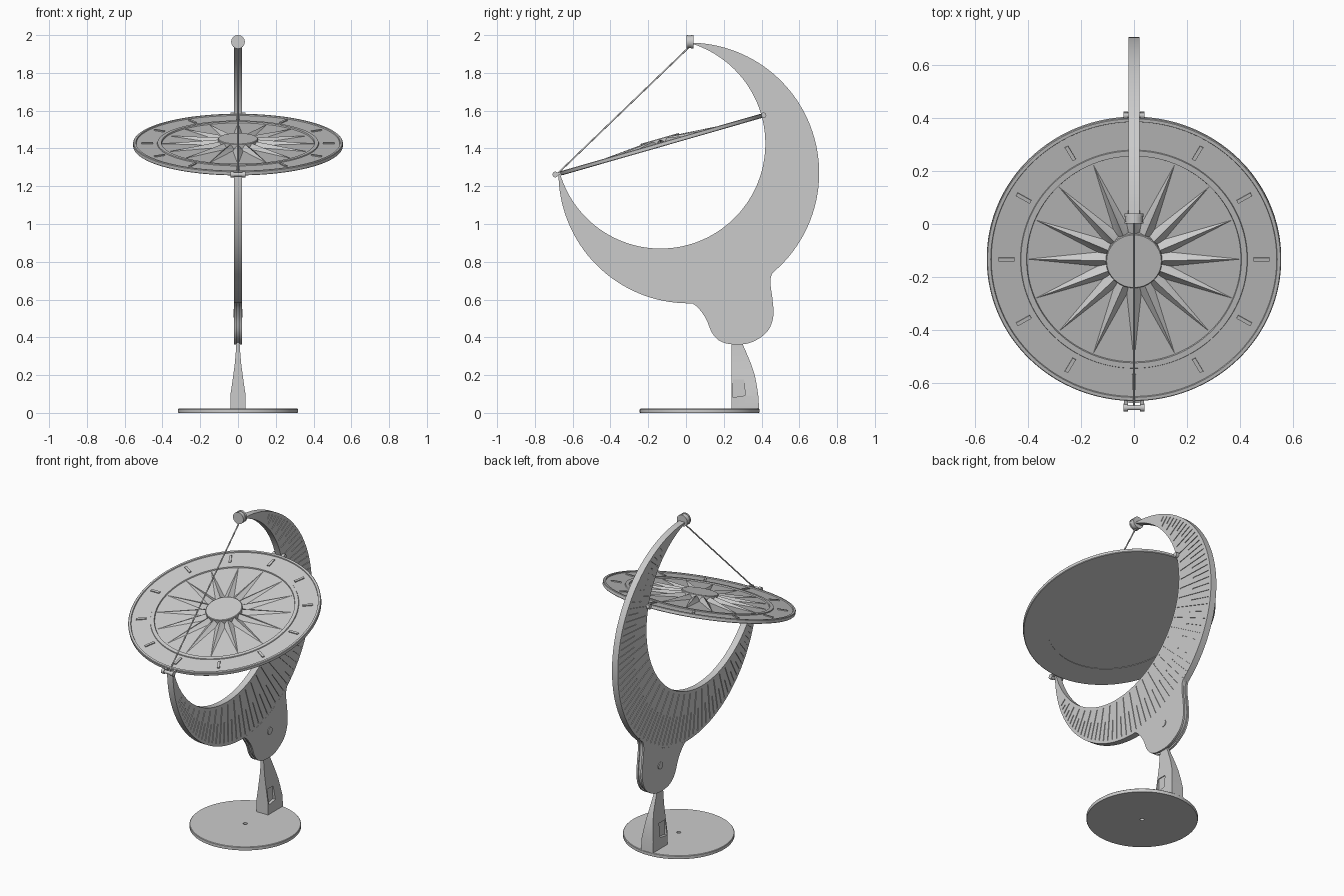
import bpy, bmesh
from math import sin, cos, radians, sqrt, pi
from mathutils import Vector, Matrix

if "Cube" in bpy.data.objects:
    bpy.data.objects.remove(bpy.data.objects["Cube"])


def finish(bm, name, matrix=None):
    bmesh.ops.recalc_face_normals(bm, faces=bm.faces)
    if matrix:
        bm.transform(matrix)
    me = bpy.data.meshes.new(name)
    bm.to_mesh(me)
    bm.free()
    ob = bpy.data.objects.new(name, me)
    bpy.context.collection.objects.link(ob)
    return ob


def plate(bm, pts, x0, x1):
    """Extrude a (y, z) outline from x0 to x1."""
    a = [bm.verts.new((x0, y, z)) for y, z in pts]
    b = [bm.verts.new((x1, y, z)) for y, z in pts]
    bm.faces.new(a)
    bm.faces.new(b[::-1])
    for i in range(len(a)):
        j = (i + 1) % len(a)
        bm.faces.new((a[i], a[j], b[j], b[i]))


def box(bm, centre, size, rot=Matrix()):
    m = Matrix.Translation(centre) @ rot @ Matrix.Diagonal((*size, 1))
    bmesh.ops.create_cube(bm, size=1, matrix=m)


def rod(bm, p, q, r, seg=32):
    p, q = Vector(p), Vector(q)
    d = q - p
    m = Matrix.Translation((p + q) / 2) @ d.to_track_quat('Z', 'Y').to_matrix().to_4x4()
    bmesh.ops.create_cone(bm, cap_ends=True, segments=seg, radius1=r, radius2=r,
                          depth=d.length, matrix=m)


def lathe(bm, prof, seg=128):
    """Revolve (r, z) points; r = 0 only at the two ends."""
    rings = []
    for r, z in prof:
        n = 1 if r == 0 else seg
        rings.append([bm.verts.new((r * cos(2 * pi * i / seg), r * sin(2 * pi * i / seg), z))
                      for i in range(n)])
    for A, B in zip(rings, rings[1:]):
        for i in range(seg):
            j = (i + 1) % seg
            q = [A[i % len(A)], A[j % len(A)], B[j % len(B)], B[i % len(B)]]
            bm.faces.new(list(dict.fromkeys(q)))


def smooth_path(p, n=6):
    out = []
    for i in range(1, len(p) - 2):
        a, b, c, d = (Vector(v) for v in p[i - 1:i + 3])
        for k in range(n):
            t = k / n
            out.append(tuple(.5 * (2 * b + (c - a) * t + (2 * a - 5 * b + 4 * c - d) * t * t
                                   + (3 * b - a - 3 * c + d) * t ** 3)))
    return out + [p[-2]]


def cut(ob, cutter):
    m = ob.modifiers.new("cut", 'BOOLEAN')
    m.operation, m.solver, m.object = 'DIFFERENCE', 'EXACT', cutter
    bpy.context.view_layer.objects.active = ob
    bpy.ops.object.modifier_apply(modifier=m.name)
    bpy.data.objects.remove(cutter)


# Base disc with a small centre hole
bm = bmesh.new()
ring = [(.012, 0), (.315, 0), (.317, .003), (.317, .019), (.314, .022), (.012, .022), (.012, 0)]
lathe(bm, ring)
bmesh.ops.remove_doubles(bm, verts=bm.verts, dist=1e-5)
finish(bm, "base_disc", Matrix.Translation((0, .072, 0)))

# Pedestal: rectangular sections tapering to a thin blade
bm = bmesh.new()
prev = None
for z, y1, hx in [(.02, .387, .041), (.09, .383, .041), (.15, .374, .032), (.2, .364, .025),
                  (.26, .344, .017), (.33, .315, .011), (.37, .297, .009), (.45, .29, .009)]:
    cur = [bm.verts.new(v) for v in ((-hx, .24, z), (hx, .24, z), (hx, y1, z), (-hx, y1, z))]
    if prev:
        for i in range(4):
            j = (i + 1) % 4
            bm.faces.new((prev[i], prev[j], cur[j], cur[i]))
    else:
        bm.faces.new(cur[::-1])
    prev = cur
bm.faces.new(prev)
pedestal = finish(bm, "pedestal")
bm = bmesh.new()
for s in (-1, 1):
    plate(bm, [(.248, .082), (.313, .092), (.308, .176), (.248, .176)], s * .023, s * .06)
cut(pedestal, finish(bm, "pocket_cutter"))

# Crescent between two off-centre circles
oy, oz, R = .015, 1.27, .69
iy, iz, r = -.135, 1.425, .555
N = 96
outer = [(oy + R * cos(t), oz + R * sin(t))
         for t in (radians(88.3 - 268.3 * i / N) for i in range(N + 1))]
inner = [(iy + r * cos(t), iz + r * sin(t))
         for t in (radians(-162.5 + 234.5 * i / N) for i in range(N + 1))]
bm = bmesh.new()
plate(bm, outer + inner, -.02, .02)
crescent = finish(bm, "crescent")

# Engraved radial graduations on both crescent faces
bm = bmesh.new()
for k in range(66):
    t = radians(-142 + k * 2.92)
    d = Vector((cos(t), sin(t)))
    e = Vector((iy - oy, iz - oz))
    b = e.dot(d)
    edge = -b + sqrt(b * b - e.length_squared + R * R)
    span = edge - r
    lo, hi = r + .018, edge - .018
    if k % 2:
        lo = r + span * .45
    if hi - lo < .015:
        continue
    mid = (lo + hi) / 2
    for s in (-1, 1):
        box(bm, (s * .021, iy + d.x * mid, iz + d.y * mid), (.010, hi - lo, .006),
            Matrix.Rotation(t, 4, 'X'))
cut(crescent, finish(bm, "graduation_cutter"))

# Mounting tab: two cheeks around a slightly smaller core
tab = smooth_path([(-.03, .59), (.015, .587), (.06, .56), (.105, .5), (.14, .42), (.19, .375),
                   (.27, .362), (.35, .375), (.43, .43), (.462, .51), (.458, .6), (.448, .68),
                   (.455, .735), (.498, .785), (.55, .83)])
tab += [(oy + .686 * cos(t), oz + .686 * sin(t))
        for t in (radians(-46 - 3 * i) for i in range(14))]
for name, x0, x1, k in (("tab_cheek_left", -.0205, -.009, 1), ("tab_core", -.01, .01, .96),
                        ("tab_cheek_right", .009, .0205, 1)):
    bm = bmesh.new()
    plate(bm, [(.28 + (y - .28) * k, .62 + (z - .62) * k) for y, z in tab], x0, x1)
    finish(bm, name)
bm = bmesh.new()
rod(bm, (-.025, .285, .528), (.025, .285, .528), .022)
finish(bm, "tab_bolt")

# Tilted dial plate
tilt = Matrix.Translation((0, -.131, 1.42)) @ Matrix.Rotation(radians(16), 4, 'X')
bm = bmesh.new()
lathe(bm, [(0, -.008), (.42, -.008), (.42, -.011), (.552, -.011), (.555, -.008), (.555, .009),
           (.552, .012), (.54, .012), (.538, .006), (.428, .006), (.426, .011), (.405, .011),
           (.403, .004), (0, .004)])
finish(bm, "dial_plate", tilt)

# Sunburst: sixteen ridged rays and a flat hub
bm = bmesh.new()
for k in range(16):
    a = 2 * pi * k / 16
    P = lambda rad, da, z: bm.verts.new((rad * cos(a + da), rad * sin(a + da), z))
    w = pi / 16
    top, tip = P(.09, 0, .029), P(.4, 0, .005)
    L, Rt = P(.14, w, .005), P(.14, -w, .005)
    bl, br = P(.09, w, .005), P(.09, -w, .005)
    for f in ((top, tip, L), (top, Rt, tip), (top, L, bl), (top, br, Rt),
              (top, bl, br), (tip, Rt, br, bl, L)):
        bm.faces.new(f)
finish(bm, "dial_rays", tilt)
bm = bmesh.new()
lathe(bm, [(0, 0), (.106, 0), (.106, .031), (.103, .034), (0, .034)], 64)
finish(bm, "dial_hub", tilt)

# Plain hour markers
bm = bmesh.new()
for k in range(12):
    a = k * pi / 6
    rot = Matrix.Rotation(a, 4, 'Z')
    box(bm, (.48 * cos(a), .48 * sin(a), .008), (.06, .014, .008), rot)
finish(bm, "hour_markers", tilt)

# Clips joining dial and crescent, front and back
for name, y, z, dy in (("front_clip", -.692, 1.262, .022), ("back_clip", .41, 1.575, -.008)):
    bm = bmesh.new()
    rod(bm, (-.03, y, z), (.03, y, z), .010)
    for s in (-1, 1):
        box(bm, (s * .03, y + dy / 2, z + .002), (.014, .03 + abs(dy) / 2, .014),
            Matrix.Rotation(radians(16), 4, 'X'))
        rod(bm, (s * .022, y, z), (s * .040, y, z), .015)
    finish(bm, name)

# Top knob and shadow-casting string
bm = bmesh.new()
rod(bm, (0, .006, 1.964), (0, .030, 1.964), .033, 48)
rod(bm, (0, .002, 1.964), (0, .010, 1.964), .036, 48)
rod(bm, (0, .026, 1.964), (0, .040, 1.964), .036, 48)
finish(bm, "top_knob")
bm = bmesh.new()
rod(bm, (0, -.682, 1.265), (0, .022, 1.942), .004, 12)
finish(bm, "shadow_string")

# Smooth curved walls, keep edges crisp
bpy.ops.object.select_all(action='SELECT')
bpy.context.view_layer.objects.active = crescent
bpy.ops.object.shade_smooth_by_angle(angle=radians(25))
